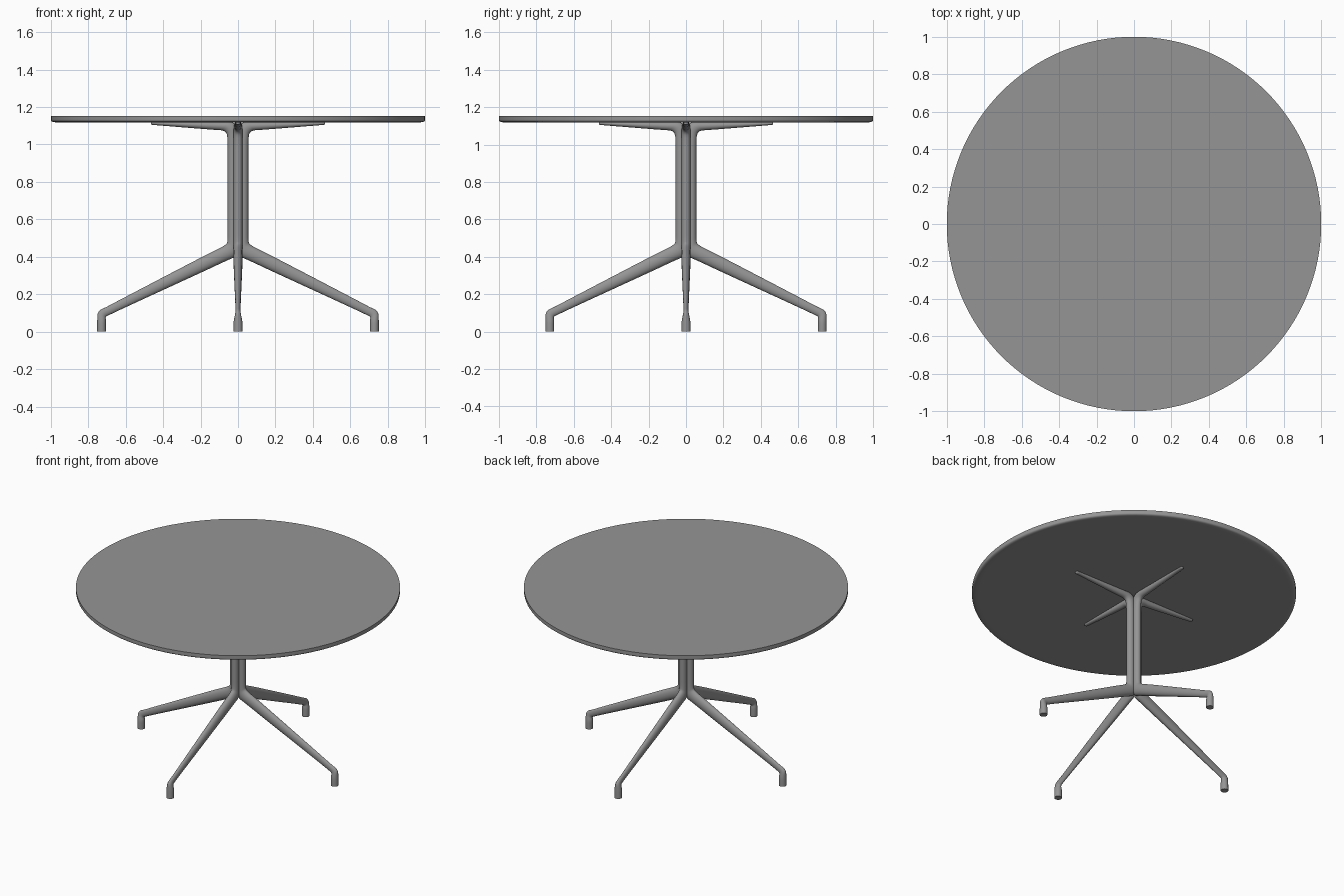
import bpy
import bmesh
import math
from mathutils import Vector

cube = bpy.data.objects.get("Cube")
if cube:
    bpy.data.objects.remove(cube)


def make_material(name, colour):
    mat = bpy.data.materials.new(name)
    mat.use_nodes = True
    mat.diffuse_color = colour
    mat.node_tree.nodes["Principled BSDF"].inputs["Base Color"].default_value = colour
    return mat


grey = make_material("mid grey", (0.3, 0.3, 0.3, 1))


def loft(name, rings, angle):
    """Skin closed rings of points in order, cap both ends and shade smooth."""
    bm = bmesh.new()
    loops = [[bm.verts.new(p) for p in ring] for ring in rings]
    for a, b in zip(loops, loops[1:]):
        for i in range(len(a)):
            j = (i + 1) % len(a)
            bm.faces.new((a[i], a[j], b[j], b[i]))
    bm.faces.new(loops[0])
    bm.faces.new(loops[-1])
    bmesh.ops.recalc_face_normals(bm, faces=bm.faces)
    mesh = bpy.data.meshes.new(name)
    bm.to_mesh(mesh)
    bm.free()
    mesh.materials.append(grey)
    obj = bpy.data.objects.new(name, mesh)
    bpy.context.collection.objects.link(obj)
    bpy.ops.object.select_all(action="DESELECT")
    obj.select_set(True)
    bpy.context.view_layer.objects.active = obj
    bpy.ops.object.shade_smooth_by_angle(angle=math.radians(angle))
    return obj


def circle(radius, z, sides):
    turns = [math.tau * i / sides for i in range(sides)]
    return [Vector((radius * math.cos(t), radius * math.sin(t), z)) for t in turns]


def round_path(stations, passes):
    """Corner cutting that keeps the first and last station."""
    for _ in range(passes):
        cut = [stations[0]]
        for a, b in zip(stations, stations[1:]):
            cut += [a.lerp(b, 0.25), a.lerp(b, 0.75)]
        stations = cut + [stations[-1]]
    return stations


# Round top: flat upper face, crisp rim, softly rounded lower edge
lower_edge = [Vector(p) for p in ((0.94, 1.118), (0.985, 1.118), (1, 1.125), (1, 1.14))]
rim = round_path(lower_edge, 2) + [Vector((1, 1.152))]
loft("table_top", [circle(r, z, 128) for r, z in rim], 40)

# One leg strand, from arm tip down the column to the foot:
# outer radius and height, inner radius and height, half width
strand = [
    (0.466, 1.113, 0.466, 1.12, 0.005),
    (0.465, 1.105, 0.465, 1.122, 0.013),
    (0.44, 1.103, 0.44, 1.122, 0.014),
    (0.13, 1.078, 0.11, 1.122, 0.022),
    (0.06, 1.074, 0.01, 1.122, 0.024),
    (0.055, 1.01, 0, 1.05, 0.024),
    (0.055, 0.95, 0, 0.95, 0.024),
    (0.055, 0.55, 0, 0.52, 0.024),
    (0.055, 0.49, 0, 0.45, 0.024),
    (0.06, 0.465, 0, 0.405, 0.025),
    (0.13, 0.43, 0.06, 0.38, 0.025),
    (0.2, 0.395, 0.17, 0.328, 0.024),
    (0.65, 0.16, 0.63, 0.117, 0.014),
    (0.7, 0.133, 0.69, 0.088, 0.013),
    (0.75, 0.11, 0.708, 0.08, 0.015),
    (0.752, 0.06, 0.705, 0.06, 0.023),
    (0.752, 0.03, 0.705, 0.03, 0.024),
    (0.752, 0, 0.705, 0, 0.024),
]


def section(station, sides=20):
    """Oval ring spanning the outer and inner points of a station."""
    outer = Vector((station[0], 0, station[1]))
    inner = Vector((station[2], 0, station[3]))
    middle, reach = (outer + inner) / 2, (outer - inner) / 2
    side = Vector((0, station[4], 0))
    turns = [math.tau * i / sides for i in range(sides)]
    return [middle + reach * math.cos(t) + side * math.sin(t) for t in turns]


rings = [section(s) for s in round_path([Vector(s) for s in strand], 2)]
for i, place in enumerate(("left", "back", "right", "front")):
    leg = loft(place + "_leg", rings, 50)
    leg.rotation_euler.z = i * math.pi / 2
